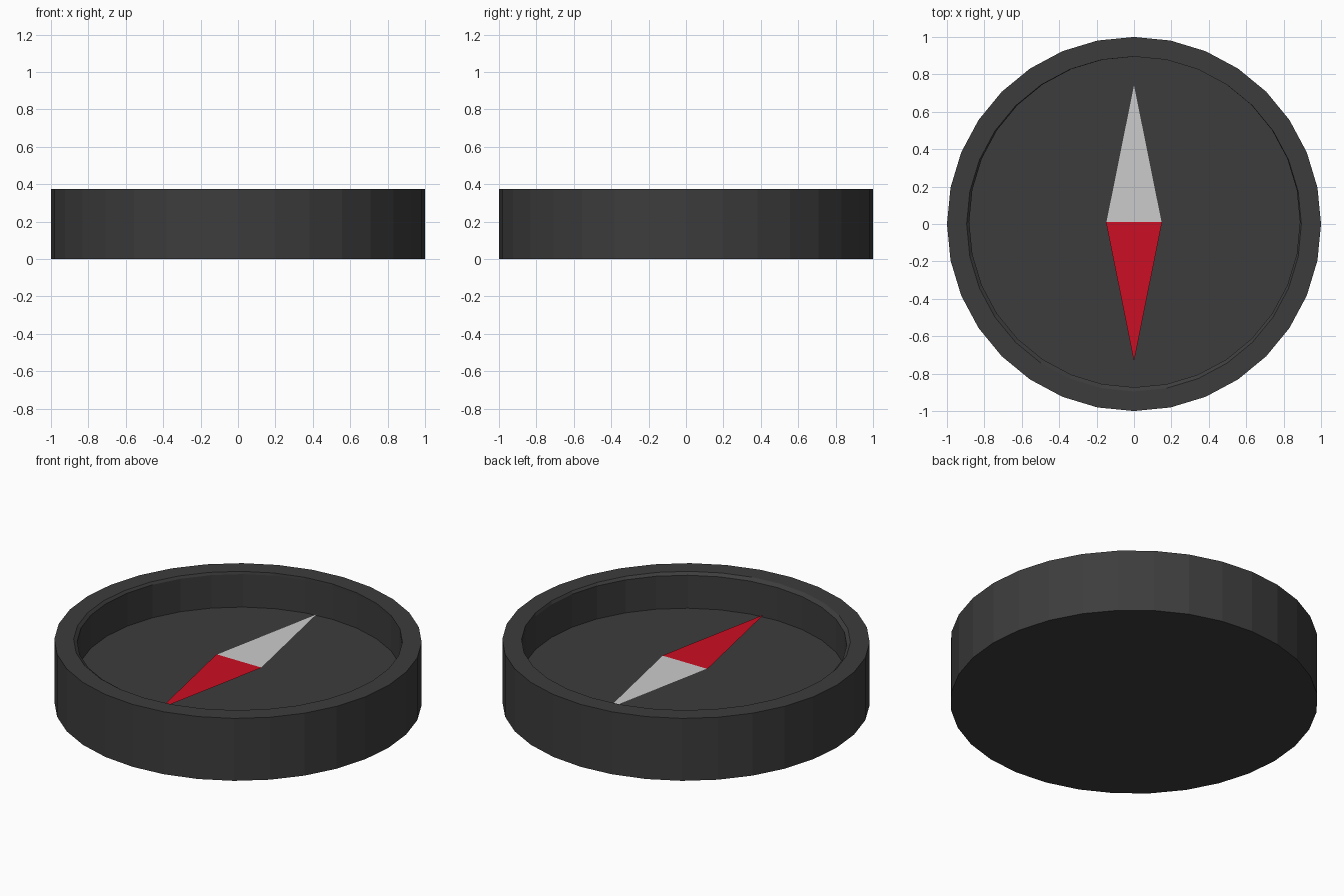
import bpy, bmesh, math

if "Cube" in bpy.data.objects:
    bpy.data.objects.remove(bpy.data.objects["Cube"])

SIDES = 32


def material(name, rgb):
    m = bpy.data.materials.new(name)
    m.diffuse_color = (*rgb, 1.0)
    m.use_nodes = True
    m.node_tree.nodes["Principled BSDF"].inputs["Base Color"].default_value = m.diffuse_color
    return m


def make_object(name, bm, mats):
    me = bpy.data.meshes.new(name)
    bm.to_mesh(me)
    bm.free()
    for m in mats:
        me.materials.append(m)
    ob = bpy.data.objects.new(name, me)
    bpy.context.collection.objects.link(ob)
    return ob


dark = material("dark grey", (0.046, 0.046, 0.046))
red = material("red", (0.60, 0.0045, 0.017))
silver = material("silver", (0.60, 0.60, 0.60))

# Case: stacked rings (radius, z, centre x, centre y) from the base to the dial
RINGS = [
    (1.0, 0.0, 0, 0),
    (1.0, 0.375, 0, 0),
    (0.895, 0.375, 0, 0),
    (0.884, 0.36, 0.003, 0.011),
    (0.884, 0.162, 0.003, 0.011),
]
bm = bmesh.new()
loops = []
for r, z, cx, cy in RINGS:
    loops.append([bm.verts.new((cx + r * math.cos(2 * math.pi * i / SIDES),
                                cy + r * math.sin(2 * math.pi * i / SIDES), z))
                  for i in range(SIDES)])
for a, b in zip(loops, loops[1:]):
    for i in range(SIDES):
        j = (i + 1) % SIDES
        bm.faces.new((a[i], a[j], b[j], b[i]))
bm.faces.new(loops[0][::-1])   # underside
bm.faces.new(loops[-1])        # dial floor
make_object("compass_case", bm, [dark])

# Needle: flat diamond above the dial, one half per colour
bm = bmesh.new()
left, right, north, south = [bm.verts.new((x, y, 0.25)) for x, y in
                             ((-0.15, 0.01), (0.15, 0.01), (0, 0.755), (0, -0.735))]
bm.faces.new((left, right, north)).material_index = 0
bm.faces.new((right, left, south)).material_index = 1
make_object("compass_needle", bm, [silver, red])
